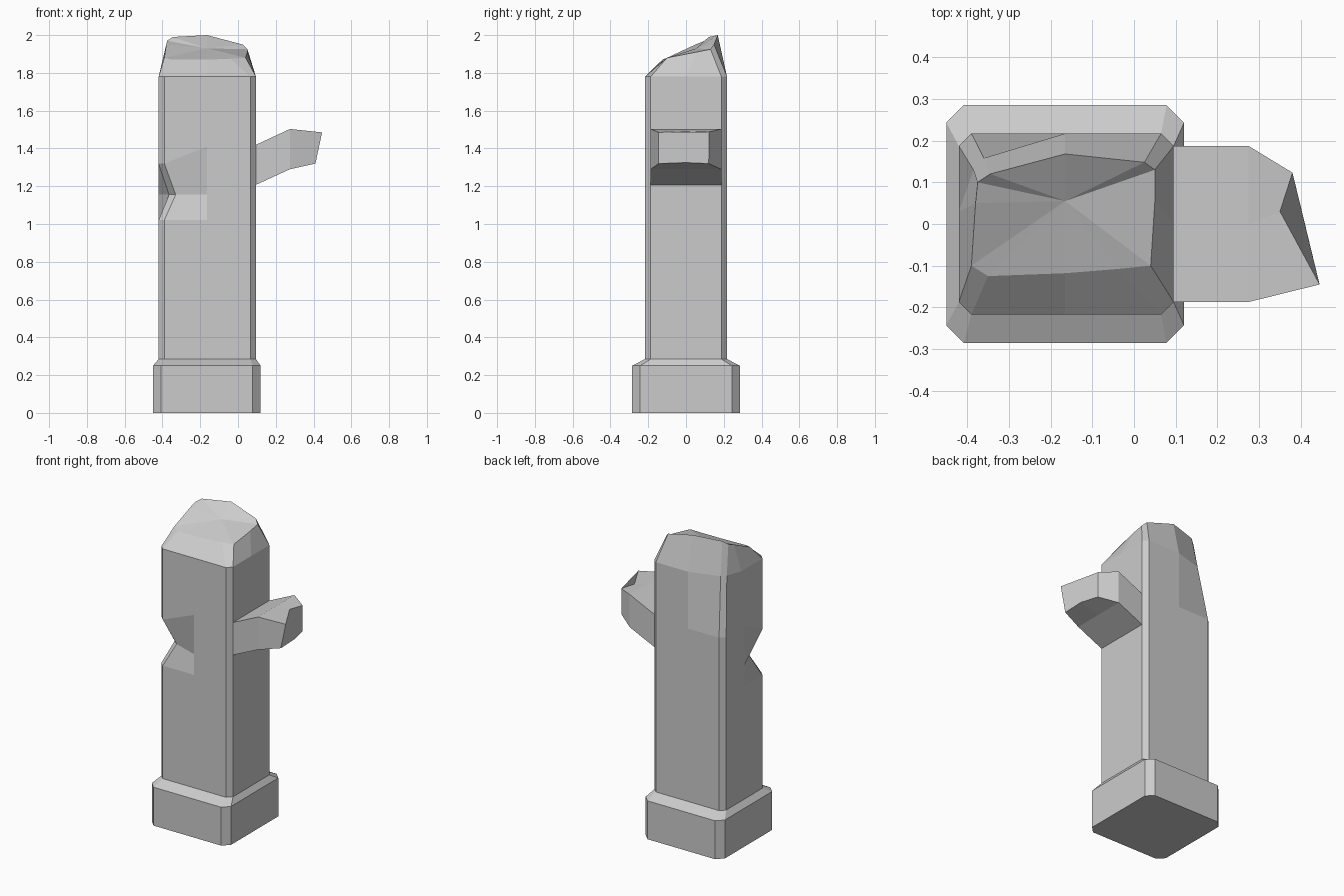
import bpy
import bmesh

if "Cube" in bpy.data.objects:
    bpy.data.objects.remove(bpy.data.objects["Cube"])


def loft(name, rings, peak=None):
    """Skin a stack of equal-sized rings, closing the end flat or to a peak."""
    bm = bmesh.new()
    loops = [[bm.verts.new(p) for p in ring] for ring in rings]
    n = len(loops[0])
    for a, b in zip(loops, loops[1:]):
        for i in range(n):
            j = (i + 1) % n
            bm.faces.new((a[i], a[j], b[j], b[i]))
    bm.faces.new(loops[0][::-1])
    if peak:
        tip = bm.verts.new(peak)
        for i in range(n):
            bm.faces.new((loops[-1][i], loops[-1][(i + 1) % n], tip))
    else:
        bm.faces.new(loops[-1])
    bmesh.ops.recalc_face_normals(bm, faces=bm.faces)
    mesh = bpy.data.meshes.new(name)
    bm.to_mesh(mesh)
    bm.free()
    obj = bpy.data.objects.new(name, mesh)
    bpy.context.collection.objects.link(obj)
    return obj


def ring(z, x0=-0.42, x1=0.095, y=0.217, c=0.03, moved=None):
    """Chamfered rectangle with a middle point on each side, front left first."""
    m = -0.165
    pts = [(x0, -y + c, z), (x0 + c, -y, z), (m, -y, z),
           (x1 - c, -y, z), (x1, -y + c, z), (x1, 0, z),
           (x1, y - c, z), (x1 - c, y, z), (m, y, z),
           (x0 + c, y, z), (x0, y - c, z), (x0, 0, z)]
    for i, p in (moved or {}).items():
        pts[i] = p
    return pts


# Broken crown outline, in the same order as the shaft rings
crown = [(-0.39, -0.10, 1.88), (-0.35, -0.125, 1.87), (-0.165, -0.118, 1.87),
         (-0.04, -0.108, 1.875), (0.04, -0.10, 1.88), (0.05, 0.055, 1.91),
         (0.05, 0.13, 1.925), (0.025, 0.148, 1.95), (-0.165, 0.168, 2.0),
         (-0.345, 0.12, 1.99), (-0.375, 0.10, 1.97), (-0.38, 0.05, 1.95)]

# Pillar: plinth, shaft with a front-left notch, worn back-left corner, crown
base = dict(x0=-0.45, x1=0.12, y=0.285, c=0.042)
loft("pillar", [
    ring(0, **base),
    ring(0.25, **base),
    ring(0.285),
    ring(1.02),
    ring(1.155, moved={0: (-0.365, -0.13, 1.155), 1: (-0.33, -0.16, 1.155)}),
    ring(1.41, moved={0: (-0.42, -0.187, 1.32), 1: (-0.39, -0.217, 1.32)}),
    ring(1.78, moved={9: (-0.36, 0.158, 1.78), 10: (-0.385, 0.13, 1.78),
                      11: (-0.42, 0.03, 1.78)}),
    crown,
], peak=(-0.165, 0.055, 1.93))


# Broken rail stub on the right side
def stub_ring(x, low, high, w=0.187):
    return [(x, y, z) for y, z in ((-w, low), (0, low), (w, low),
                                   (w, high), (0, high), (-w, high))]


loft("broken_rail", [
    stub_ring(0.09, 1.205, 1.417),
    stub_ring(0.275, 1.29, 1.503),
    [(0.41, -0.145, 1.32), (0.41, 0.0, 1.325), (0.38, 0.12, 1.32),
     (0.38, 0.123, 1.488), (0.35, 0.03, 1.49), (0.445, -0.145, 1.485)],
])
